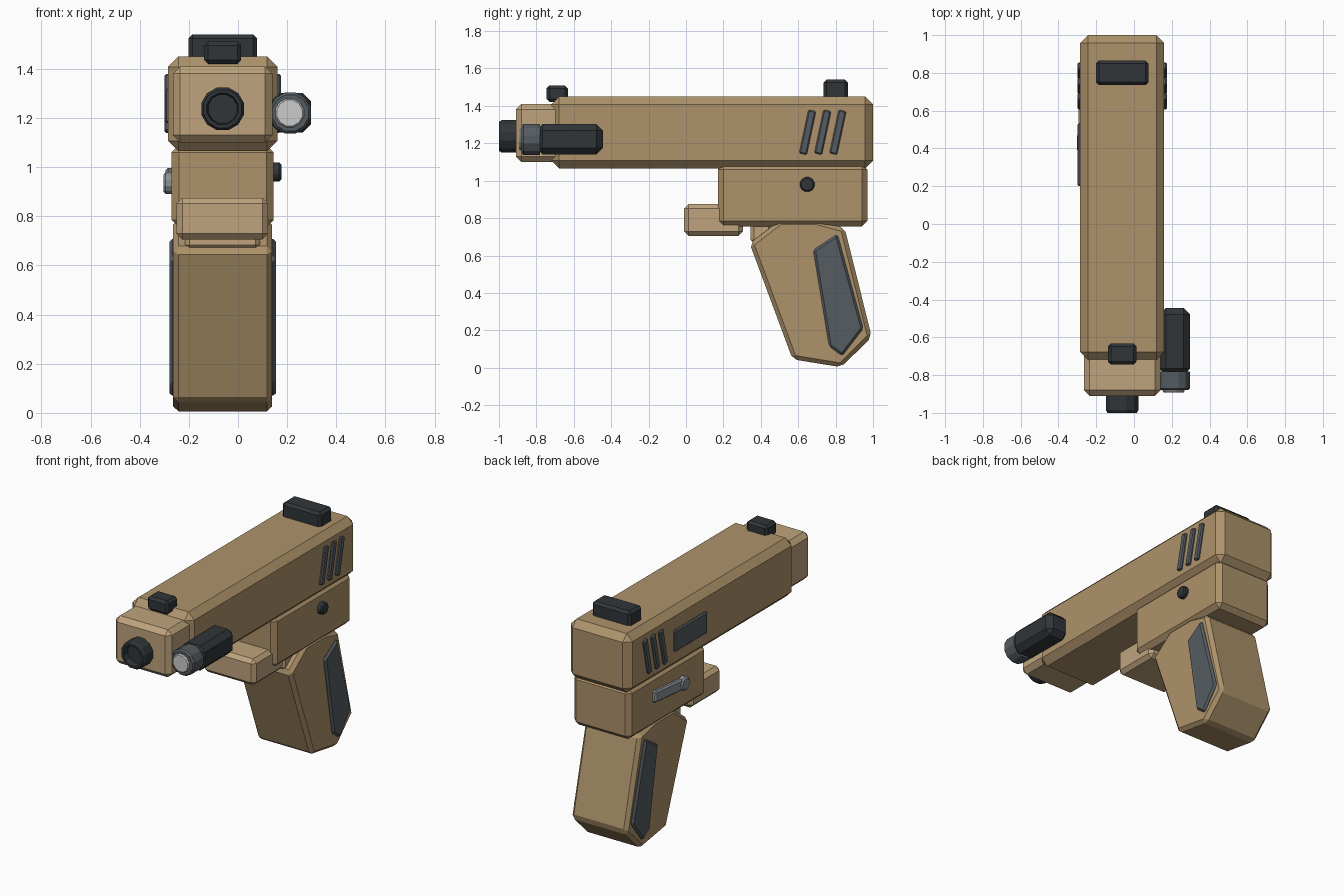
import bpy, bmesh
from math import radians, cos, sin, pi
from mathutils import Matrix, Vector

if "Cube" in bpy.data.objects:
    bpy.data.objects.remove(bpy.data.objects["Cube"])

CX = -0.0625  # centre plane of the main body


def material(name, rgb):
    m = bpy.data.materials.new(name)
    m.diffuse_color = (*rgb, 1)
    m.use_nodes = True
    m.node_tree.nodes["Principled BSDF"].inputs["Base Color"].default_value = m.diffuse_color
    return m


TAN = material("tan", (0.42, 0.29, 0.145))
SAND = material("sand", (0.52, 0.37, 0.205))
DARK = material("dark", (0.03, 0.036, 0.04))
SLATE = material("slate", (0.09, 0.107, 0.12))
STEEL = material("steel", (0.26, 0.29, 0.31))
LENS = material("lens", (0.75, 0.75, 0.75))


def finish(name, bm, mat, bevel=0.0):
    if bevel:
        edges = [e for e in bm.edges if e.calc_face_angle(0) > radians(15)]
        bmesh.ops.bevel(bm, geom=edges, offset=bevel, segments=1,
                        affect='EDGES', clamp_overlap=True)
    bmesh.ops.recalc_face_normals(bm, faces=bm.faces)
    me = bpy.data.meshes.new(name)
    bm.to_mesh(me)
    bm.free()
    me.materials.append(mat)
    ob = bpy.data.objects.new(name, me)
    bpy.context.collection.objects.link(ob)
    return ob


def box(name, x, y, z, mat, bevel=0.02, tilt=0.0):
    """Chamfered box from (min, max) ranges, tilted about x."""
    mid = Vector([(a + b) / 2 for a, b in (x, y, z)])
    size = [b - a for a, b in (x, y, z)]
    bm = bmesh.new()
    bmesh.ops.create_cube(bm, size=1, matrix=Matrix.Translation(mid)
                          @ Matrix.Rotation(radians(tilt), 4, 'X')
                          @ Matrix.Diagonal((*size, 1)))
    return finish(name, bm, mat, bevel)


def slab(name, profile, x0, x1, mat, bevel):
    """Side profile in (y, z) extruded along x."""
    bm = bmesh.new()
    face = bm.faces.new([bm.verts.new((x0, y, z)) for y, z in profile])
    ext = bmesh.ops.extrude_face_region(bm, geom=[face])["geom"]
    moved = [v for v in ext if isinstance(v, bmesh.types.BMVert)]
    bmesh.ops.translate(bm, verts=moved, vec=(x1 - x0, 0, 0))
    bmesh.ops.recalc_face_normals(bm, faces=bm.faces)
    return finish(name, bm, mat, bevel)


def lathe(name, profile, centre, axis, mat, sides=12):
    """Rings of (position along axis, radius), capped at both ends."""
    bm = bmesh.new()
    rings = []
    for t, r in profile:
        ring = []
        for i in range(sides):
            a = 2 * pi * (i + 0.5) / sides
            u, w = r * cos(a), r * sin(a)
            off = (t, u, w) if axis == 'X' else (u, t, w)
            ring.append(bm.verts.new(Vector(centre) + Vector(off)))
        rings.append(ring)
    for a, b in zip(rings, rings[1:]):
        for i in range(sides):
            j = (i + 1) % sides
            bm.faces.new((a[i], a[j], b[j], b[i]))
    bm.faces.new(rings[0])
    bm.faces.new(rings[-1])
    return finish(name, bm, mat)


# Upper body and nose block
box("slide", (-0.285, 0.16), (-0.72, 1.0), (1.065, 1.45), TAN, 0.042)
box("nose_block", (-0.265, 0.14), (-0.91, -0.66), (1.10, 1.41), SAND, 0.03)

# Barrel with a recessed bore
lathe("barrel", [(-0.85, 0.09), (-0.985, 0.09), (-1.0, 0.08),
                 (-1.0, 0.066), (-0.96, 0.06)], (CX, 0, 1.237), 'Y', DARK)

# Sights
box("front_sight", (-0.138, 0.013), (-0.745, -0.632), (1.42, 1.51), DARK, 0.016)
box("rear_sight", (-0.202, 0.077), (0.735, 0.865), (1.42, 1.54), DARK, 0.016)

# Frame, guard and trigger
box("frame", (-0.27, 0.145), (0.17, 0.97), (0.755, 1.09), TAN, 0.03)
box("guard", (-0.25, 0.123), (-0.01, 0.305), (0.705, 0.875), SAND, 0.024)
box("trigger", (-0.215, 0.09), (0.345, 0.46), (0.665, 0.78), SAND, 0.018)

# Grip
slab("grip", [(0.34, 0.665), (0.50, 0.787), (0.70, 0.787), (0.848, 0.748),
              (0.993, 0.165), (0.83, 0.003), (0.57, 0.045)],
     -0.264, 0.139, TAN, 0.022)

# Side details: grip panels and rear grooves on both sides
for side, s in (("right", 1), ("left", -1)):
    def span(a, b):
        return tuple(sorted((CX + s * a, CX + s * b)))

    slab(f"grip_panel_{side}",
         [(0.68, 0.63), (0.81, 0.715), (0.948, 0.21), (0.835, 0.063),
          (0.765, 0.115)], *span(0.19, 0.217), SLATE, 0.012)
    for i in range(3):
        y = 0.65 + i * 0.081
        box(f"groove_{side}_{i + 1}", span(0.20, 0.237), (y - 0.021, y + 0.021),
            (1.14, 1.378), SLATE, 0.007, tilt=-12)

# Left side plate and lever, right side pin
box("port_plate", (-0.298, -0.26), (0.20, 0.535), (1.18, 1.32), SLATE, 0.008)
box("lever", (-0.295, -0.25), (0.45, 0.73), (0.91, 0.985), STEEL, 0.01, tilt=5)
lathe("lever_pin", [(-0.303, 0.036), (-0.294, 0.046), (-0.25, 0.046)],
      (0, 0.43, 0.935), 'X', STEEL)
lathe("frame_pin", [(0.10, 0.04), (0.167, 0.04), (0.176, 0.032)],
      (0, 0.648, 0.98), 'X', DARK)

# Side lamp
box("lamp_body", (0.135, 0.297), (-0.80, -0.445), (1.14, 1.302), DARK, 0.034)
lathe("lamp_head", [(-0.78, 0.086), (-0.87, 0.086), (-0.88, 0.076)],
      (0.213, 0, 1.22), 'Y', SLATE)
lathe("lamp_lens", [(-0.86, 0.06), (-0.885, 0.06), (-0.893, 0.054)],
      (0.21, 0, 1.22), 'Y', LENS)
